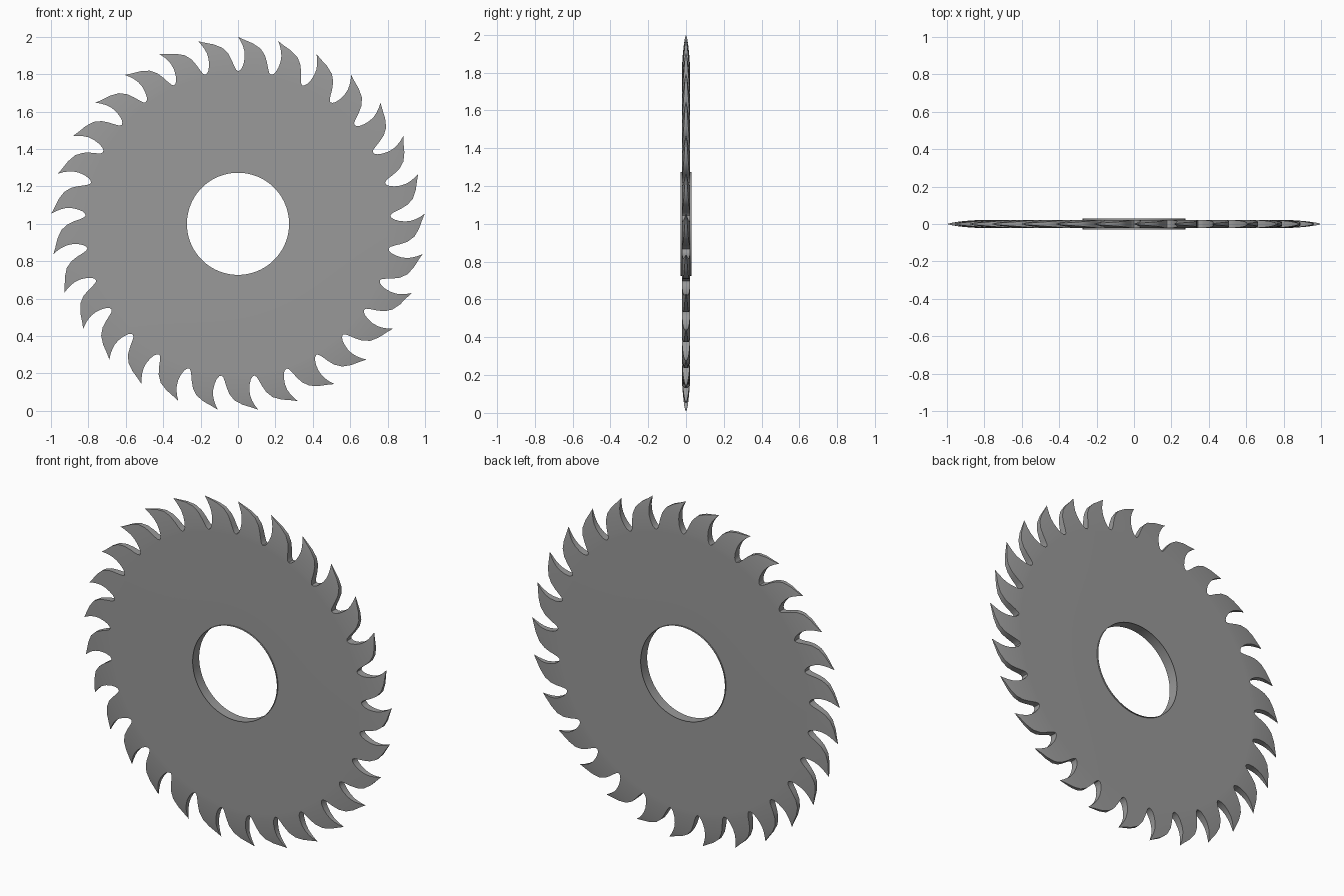
import bpy, bmesh
from math import sin, cos, radians, pi

if "Cube" in bpy.data.objects:
    bpy.data.objects.remove(bpy.data.objects["Cube"])

TEETH = 29
PITCH = 360 / TEETH
HOLE, FLAT, HALF = 0.273, 0.80, 0.022
CZ = 1.0
COLS = 4

steel = bpy.data.materials.new("dark_steel")
steel.diffuse_color = (0.32, 0.32, 0.32, 1)
steel.use_nodes = True
steel.node_tree.nodes["Principled BSDF"].inputs["Base Color"].default_value = steel.diffuse_color

# one tooth as (degrees, radius): hooked leading edge and rounded back, root to tip
LEAD = [(0, .816), (.8, .821), (1.5, .835), (2.05, .860), (2.3, .894), (2.1, .925), (1.6, .950), (.9, .975)]
BACK = [(PITCH, .816), (11.7, .824), (11.0, .845), (10.2, .876), (9.1, .912), (7.3, .945), (4.7, .968), (1.9, .985)]


def half_thickness(r):
    # flat plate, then a rounded taper to a knife edge at the tips
    t = min(1, max(0, (r - FLAT) / (1 - FLAT)))
    return HALF * max(0.01, (1 - t ** 1.6) ** 0.7)


def point(bm, deg, r, side):
    a = radians(deg)
    return bm.verts.new((r * sin(a), side * half_thickness(r), CZ + r * cos(a)))


def finish(bm, name, angle=30):
    bmesh.ops.remove_doubles(bm, verts=bm.verts, dist=1e-4)
    bmesh.ops.recalc_face_normals(bm, faces=bm.faces)
    me = bpy.data.meshes.new(name)
    bm.to_mesh(me)
    bm.free()
    me.materials.append(steel)
    ob = bpy.data.objects.new(name, me)
    bpy.context.collection.objects.link(ob)
    bpy.context.view_layer.objects.active = ob
    ob.select_set(True)
    bpy.ops.object.shade_smooth_by_angle(angle=radians(angle))
    ob.select_set(False)
    return ob


# toothed blade: every sector runs from the hole out to its tooth tip
bm = bmesh.new()
for k in range(TEETH):
    base = k * PITCH
    rows = [((0, HOLE), (PITCH, HOLE)), ((0, FLAT), (PITCH, FLAT))] + list(zip(LEAD, BACK))
    grids = {}
    for side in (-1, 1):
        grid = []
        for (a0, r0), (a1, r1) in rows:
            grid.append([point(bm, base + a0 + (a1 - a0) * c / COLS,
                               r0 + (r1 - r0) * c / COLS, side) for c in range(COLS + 1)])
        for lo, hi in zip(grid, grid[1:]):
            for c in range(COLS):
                bm.faces.new((lo[c], lo[c + 1], hi[c + 1], hi[c]))
        grids[side] = grid
    f, b = grids[-1], grids[1]
    # close the cutting edges and the tip
    tip = bm.verts.new((sin(radians(base)), 0, CZ + cos(radians(base))))
    for i in range(2, len(rows) - 1):
        for c in (0, COLS):
            bm.faces.new((f[i][c], f[i + 1][c], b[i + 1][c], b[i][c]))
    for g in (f, b):
        for c in range(COLS):
            bm.faces.new((g[-1][c], g[-1][c + 1], tip))
    for c in (0, COLS):
        bm.faces.new((f[-1][c], b[-1][c], tip))
finish(bm, "saw_blade")

# thin sleeve lining the arbor hole, standing slightly proud of both faces
bm = bmesh.new()
N = TEETH * COLS
rings = [[bm.verts.new((r * sin(2 * pi * i / N), y, CZ + r * cos(2 * pi * i / N))) for i in range(N)]
         for r, y in ((HOLE, -.03), (HOLE, .03), (HOLE + .002, .03), (HOLE + .002, -.03))]
for j in range(4):
    p, q = rings[j], rings[(j + 1) % 4]
    for i in range(N):
        n = (i + 1) % N
        bm.faces.new((p[i], p[n], q[n], q[i]))
finish(bm, "arbor_sleeve")
